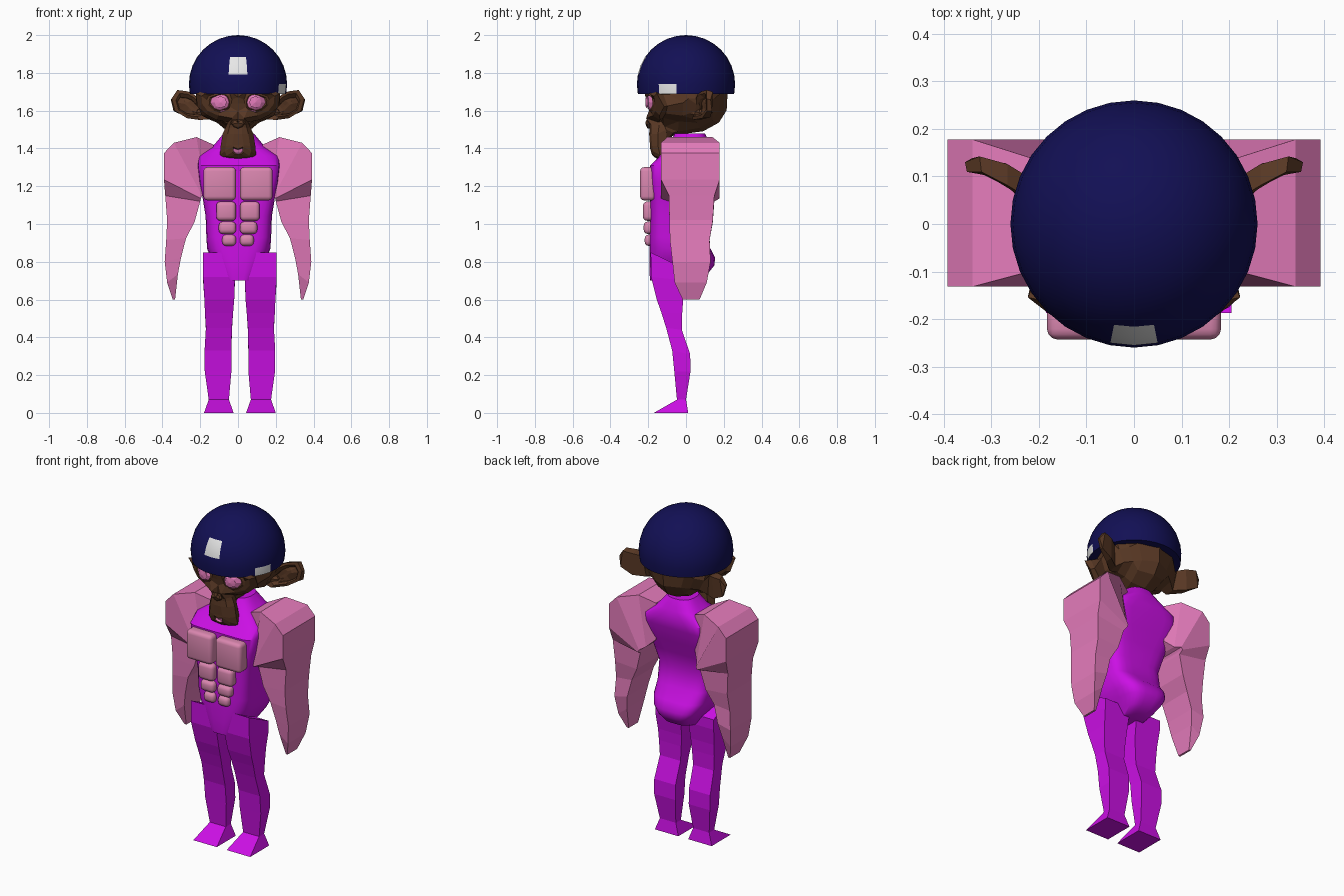
import bpy, bmesh, math
from mathutils import Vector

if "Cube" in bpy.data.objects:
    bpy.data.objects.remove(bpy.data.objects["Cube"])


def material(name, rgb):
    m = bpy.data.materials.new(name)
    m.diffuse_color = (*rgb, 1)
    m.use_nodes = True
    m.node_tree.nodes["Principled BSDF"].inputs["Base Color"].default_value = m.diffuse_color
    return m


PURPLE = material("purple", (0.6, 0.005, 0.78))
PINK = material("pink", (0.78, 0.2, 0.5))
DUSTY = material("dusty_pink", (0.7, 0.24, 0.43))
BROWN = material("brown", (0.1, 0.04, 0.018))
NAVY = material("navy", (0.006, 0.005, 0.09))
WHITE = material("white", (0.8, 0.8, 0.8))


def finish(name, bm, mats, smooth=None):
    bmesh.ops.recalc_face_normals(bm, faces=bm.faces)
    me = bpy.data.meshes.new(name)
    bm.to_mesh(me)
    bm.free()
    for m in mats:
        me.materials.append(m)
    ob = bpy.data.objects.new(name, me)
    bpy.context.collection.objects.link(ob)
    if smooth:
        bpy.ops.object.select_all(action='DESELECT')
        ob.select_set(True)
        bpy.context.view_layer.objects.active = ob
        bpy.ops.object.shade_smooth_by_angle(angle=math.radians(smooth))
    return ob


def loft(name, rings, mat, smooth=None):
    """Skin a list of equal-length point rings and cap both ends."""
    bm = bmesh.new()
    vs = [[bm.verts.new(p) for p in r] for r in rings]
    n = len(vs[0])
    for a, b in zip(vs, vs[1:]):
        for i in range(n):
            j = (i + 1) % n
            bm.faces.new((a[i], a[j], b[j], b[i]))
    bm.faces.new(vs[0])
    bm.faces.new(vs[-1])
    return finish(name, bm, [mat], smooth)


def oval(z, hx, y0, y1, e, n=28):
    """Squared-off oval ring at one height."""
    pts = []
    for i in range(n):
        t = math.tau * (i + 0.5) / n
        c, s = math.cos(t), math.sin(t)
        x = math.copysign(abs(c) ** (2 / e), c) * hx
        y = math.copysign(abs(s) ** (2 / e), s) * (y1 - y0) / 2 + (y0 + y1) / 2
        pts.append((x + 0.004, y, z))
    return pts


# Torso: height, half width, front, back, squareness
torso = [
    (0.70, 0.07, -0.19, 0.04, 4), (0.73, 0.09, -0.193, 0.11, 4),
    (0.78, 0.125, -0.195, 0.15, 3.5), (0.82, 0.15, -0.195, 0.155, 3.5),
    (0.87, 0.168, -0.195, 0.13, 3.5), (0.93, 0.172, -0.193, 0.075, 4),
    (1.04, 0.176, -0.19, 0.05, 4), (1.14, 0.192, -0.19, 0.075, 5),
    (1.22, 0.208, -0.19, 0.105, 6), (1.31, 0.217, -0.19, 0.13, 7),
    (1.36, 0.215, -0.14, 0.14, 5), (1.42, 0.13, -0.09, 0.13, 3),
    (1.48, 0.08, -0.06, 0.10, 2.5)]
loft("torso", [oval(*r) for r in torso], PURPLE, 40)

# Legs: outer x, inner x, front y, back y, front z, back z
leg = [
    (0.195, 0.04, -0.187, 0.0, 0.85, 0.76), (0.195, 0.026, -0.185, 0.0, 0.72, 0.70),
    (0.188, 0.03, -0.155, -0.015, 0.60, 0.60), (0.185, 0.036, -0.13, -0.02, 0.53, 0.53),
    (0.18, 0.042, -0.105, -0.022, 0.45, 0.44), (0.187, 0.045, -0.073, 0.022, 0.33, 0.31),
    (0.186, 0.045, -0.062, 0.024, 0.22, 0.22), (0.165, 0.058, -0.048, 0.0, 0.07, 0.07),
    (0.19, 0.033, -0.17, 0.012, 0.0, 0.0)]
# Arms: outer x, outer z, inner x, inner z, front y, back y
arm = [
    (0.13, 1.42, 0.13, 1.20, -0.06, 0.10), (0.22, 1.46, 0.17, 1.16, -0.10, 0.14),
    (0.34, 1.43, 0.19, 1.15, -0.132, 0.178), (0.392, 1.375, 0.195, 1.14, -0.132, 0.178),
    (0.392, 1.235, 0.197, 1.135, -0.132, 0.178), (0.385, 1.15, 0.20, 1.12, -0.09, 0.15),
    (0.375, 1.02, 0.23, 1.01, -0.088, 0.142), (0.38, 0.915, 0.275, 0.925, -0.085, 0.125),
    (0.388, 0.80, 0.302, 0.82, -0.072, 0.13), (0.375, 0.69, 0.318, 0.735, -0.06, 0.11),
    (0.345, 0.60, 0.333, 0.60, -0.018, 0.072)]
# Chest and stomach pads: name, half size, x, z, front y
pads = [("pectoral", 0.086, 0.088, 0.097, 1.213, -0.243),
        ("upper_ab", 0.052, 0.051, 0.063, 1.068, -0.228),
        ("middle_ab", 0.046, 0.033, 0.056, 0.980, -0.224),
        ("lower_ab", 0.037, 0.030, 0.047, 0.914, -0.219)]

for s, side in ((-1, "left"), (1, "right")):
    loft(side + "_leg", [[(s * xo + 0.01, f, zf), (s * xi + 0.01, f, zf),
                          (s * xi + 0.01, b, zb), (s * xo + 0.01, b, zb)]
                         for xo, xi, f, b, zf, zb in leg], PURPLE)
    loft(side + "_arm", [[(s * xo, f, zo), (s * xi, f, zi),
                          (s * xi, b, zi), (s * xo, b, zo)]
                         for xo, zo, xi, zi, f, b in arm], PINK)
    for name, hx, hz, x, z, front in pads:
        bm = bmesh.new()
        bmesh.ops.create_cube(bm, size=2)
        depth = (-0.16 - front) / 2
        for v in bm.verts:
            v.co = (s * x + v.co.x * hx, front + depth + v.co.y * depth, z + v.co.z * hz)
        bmesh.ops.bevel(bm, geom=bm.edges[:], offset=0.022, segments=3,
                        profile=0.5, affect='EDGES', clamp_overlap=True)
        finish(side + "_" + name, bm, [DUSTY], 60)

# Ape head with pink eyes and mouth
bpy.ops.mesh.primitive_monkey_add(size=2)
src = bpy.context.object
bm = bmesh.new()
bm.from_mesh(src.data)
old = src.data
bpy.data.objects.remove(src)
bpy.data.meshes.remove(old)
bm.faces.ensure_lookup_table()
seen = set()
for f in bm.faces:
    if f in seen:
        continue
    island, stack = {f}, [f]
    while stack:
        for v in stack.pop().verts:
            for g in v.link_faces:
                if g not in island:
                    island.add(g)
                    stack.append(g)
    seen |= island
    if len(island) < 100:  # the separate eyeballs
        for g in island:
            g.material_index = 1
for f in bm.faces:
    c = f.calc_center_median()
    if abs(c.x) < 0.08 and c.y < -0.5 and -0.87 < c.z < -0.77:
        f.material_index = 1
for v in bm.verts:
    v.co = (v.co.x * 0.26, v.co.y * 0.26, v.co.z * 0.245 + 1.585)
finish("head", bm, [BROWN, PINK])

# Helmet: sphere cut one ring below its middle, with two white patches
bm = bmesh.new()
bmesh.ops.create_uvsphere(bm, u_segments=32, v_segments=16, radius=0.26)
bmesh.ops.delete(bm, geom=[v for v in bm.verts if v.co.z < -0.06], context='VERTS')
bmesh.ops.holes_fill(bm, edges=[e for e in bm.edges if e.is_boundary], sides=0)
for f in bm.faces:
    c = f.calc_center_median()
    if len(f.verts) > 4:
        continue
    lon = math.degrees(math.atan2(c.x, -c.y))
    lat = math.degrees(math.asin(c.z / c.length))
    front_patch = abs(lon) < 11.25 and 11.25 < lat < 33.75
    side_patch = 56.25 < lon < 78.75 and lat < 0
    if front_patch or side_patch:
        f.material_index = 1
bmesh.ops.translate(bm, verts=bm.verts, vec=Vector((0, 0, 1.74)))
finish("helmet", bm, [NAVY, WHITE], 40)
